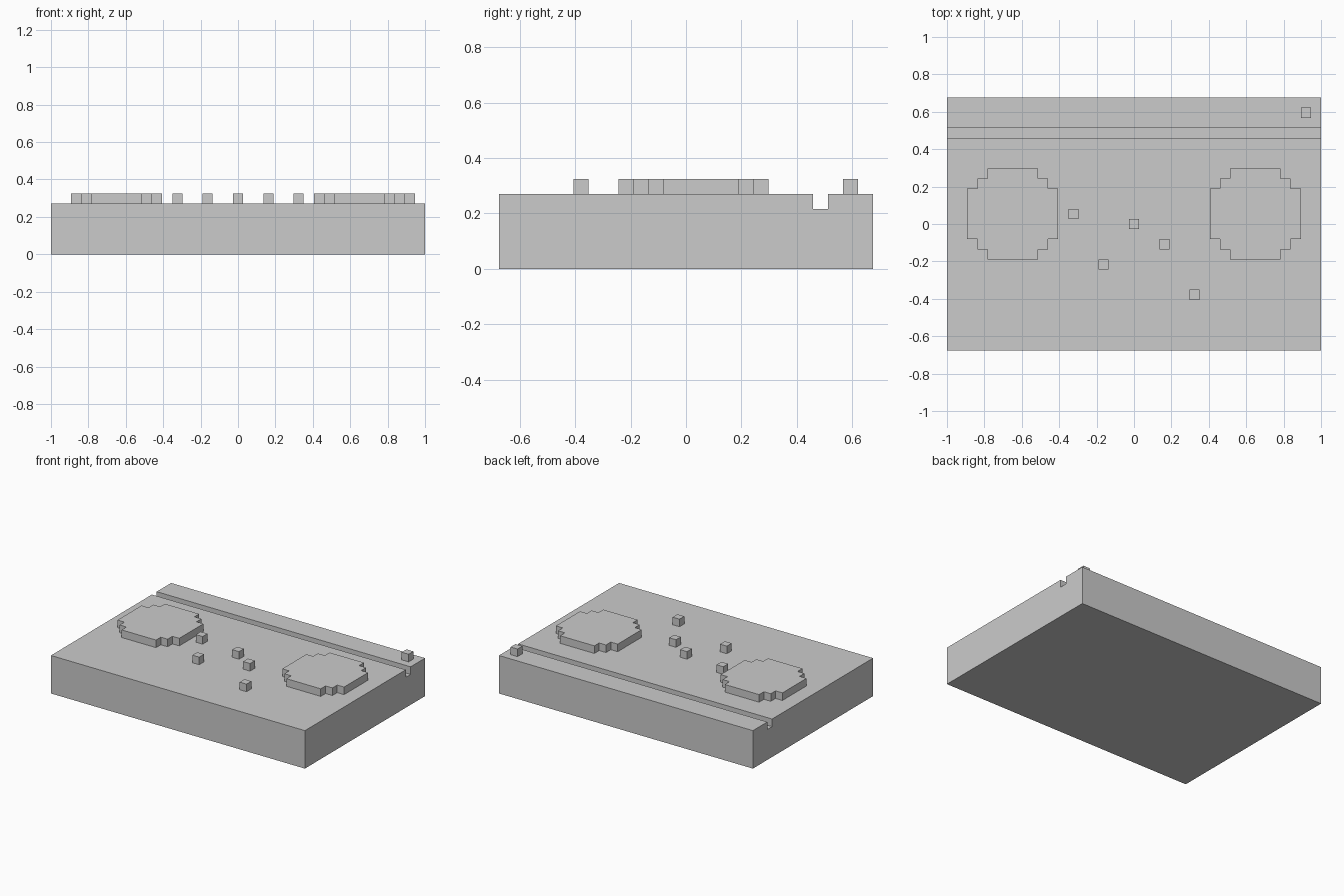
import bpy
import bmesh
from mathutils import Vector

if "Cube" in bpy.data.objects:
    bpy.data.objects.remove(bpy.data.objects["Cube"])

U = 2 / 37                      # block size: model is 37 x 25 x 6 blocks
TOP = 5 * U                     # height of the deck


def extrude_outline(name, points, offset):
    """Solid made by extruding a closed outline along offset."""
    bm = bmesh.new()
    face = bm.faces.new([bm.verts.new(p) for p in points])
    new = bmesh.ops.extrude_face_region(bm, geom=[face])["geom"]
    bmesh.ops.translate(bm, vec=Vector(offset),
                        verts=[v for v in new if isinstance(v, bmesh.types.BMVert)])
    bmesh.ops.recalc_face_normals(bm, faces=bm.faces)
    mesh = bpy.data.meshes.new(name)
    bm.to_mesh(mesh)
    bm.free()
    obj = bpy.data.objects.new(name, mesh)
    bpy.context.collection.objects.link(obj)
    return obj


# Case: side profile with the hinge groove, extruded across the width
profile = [(-12.5, 0), (12.5, 0), (12.5, 5), (9.5, 5), (9.5, 4),
           (8.5, 4), (8.5, 5), (-12.5, 5)]
extrude_outline("case", [(-1, y * U, z * U) for y, z in profile], (2, 0, 0))

# Round pads: one stepped quarter outline mirrored into a full disc
quarter = [(4.5, 2.5), (3.5, 2.5), (3.5, 3.5), (2.5, 3.5), (2.5, 4.5)]
half = quarter + [(-x, y) for x, y in reversed(quarter)]
disc = half + [(-x, -y) for x, y in half]
for side, cx in (("left", -12), ("right", 12)):
    extrude_outline(side + "_pad",
                    [((cx + x) * U, (1 + y) * U, TOP) for x, y in disc], (0, 0, U))

# Small buttons on the deck and the corner knob behind the groove
square = [(-.5, -.5), (.5, -.5), (.5, .5), (-.5, .5)]
spots = [("button_1", -6, 1), ("button_2", -3, -4), ("button_3", 0, 0),
         ("button_4", 3, -2), ("button_5", 6, -7), ("corner_knob", 17, 11)]
for name, cx, cy in spots:
    extrude_outline(name, [((cx + x) * U, (cy + y) * U, TOP) for x, y in square],
                    (0, 0, U))
